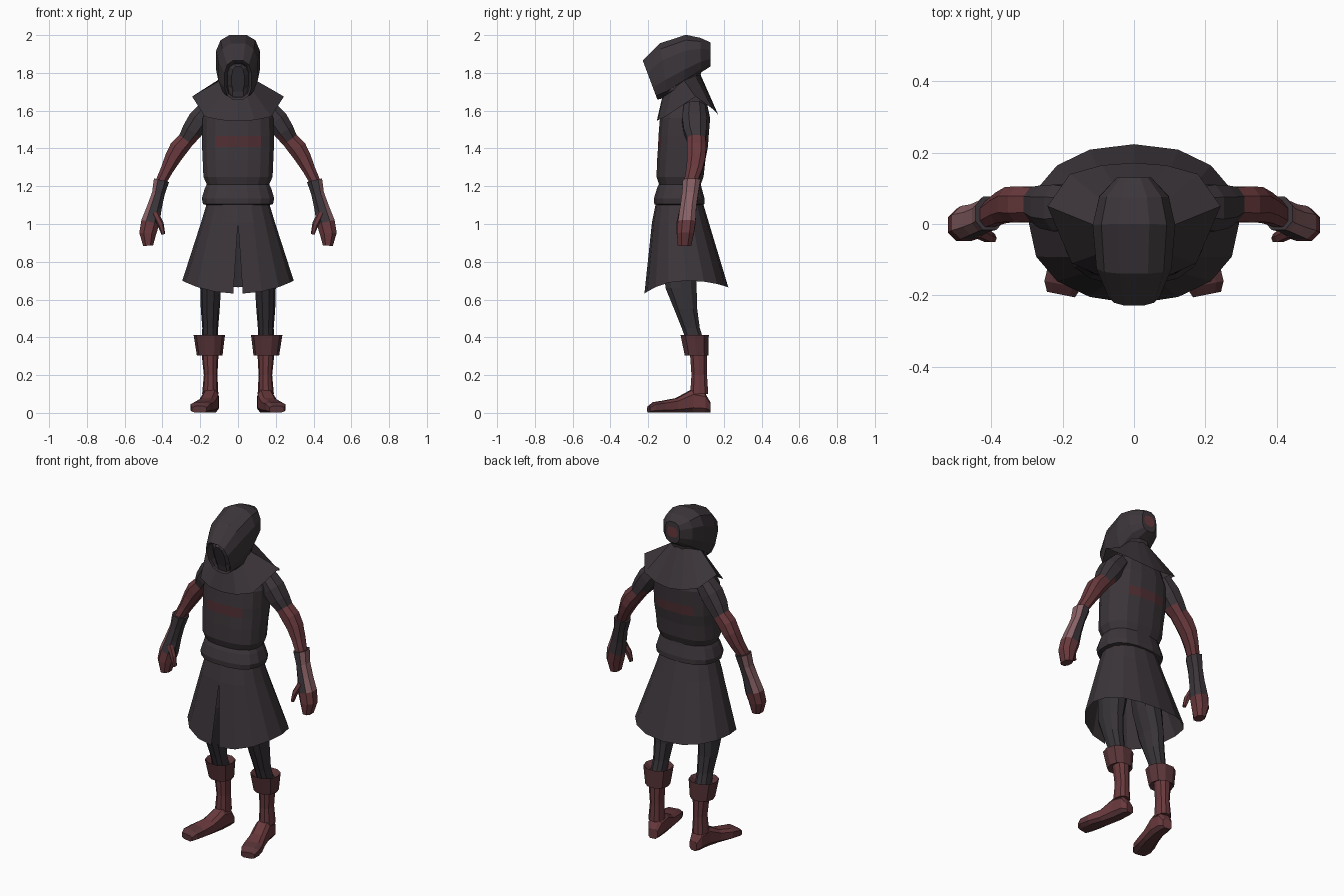
import bpy, bmesh, math
from mathutils import Vector as V

if "Cube" in bpy.data.objects:
    bpy.data.objects.remove(bpy.data.objects["Cube"])


def material(name, rgb):
    m = bpy.data.materials.new(name)
    m.diffuse_color = (*rgb, 1)
    m.use_nodes = True
    m.node_tree.nodes["Principled BSDF"].inputs["Base Color"].default_value = m.diffuse_color
    return m


CLOTH = material("dark cloth", (0.045, 0.036, 0.042))
LEGGING = material("dark legging", (0.038, 0.033, 0.039))
RED = material("red leather", (0.140, 0.041, 0.046))
DARK_RED = material("dark red leather", (0.100, 0.035, 0.040))
FADED = material("faded red", (0.080, 0.028, 0.033))
PINK = material("pale red", (0.25, 0.120, 0.130))


def ring(c, u, v, n=12, p=0.85):
    """Rounded-box ring about c spanned by half axes u and v."""
    c, u, v = V(c), V(u), V(v)
    pts = []
    for k in range(n):
        a = 2 * math.pi * (k + 0.5) / n
        s, t = math.sin(a), math.cos(a)
        pts.append(c + u * math.copysign(abs(s) ** p, s) + v * math.copysign(abs(t) ** p, t))
    return pts


def slant(a, b, hw, n=12, p=0.85):
    """Ring between two (y, z) points on the centre plane."""
    a, b = V((0, *a)), V((0, *b))
    return ring((a + b) / 2, (hw, 0, 0), (b - a) / 2, n, p)


def flat(x, y, z, rx, ry, n=10, p=0.9):
    return ring((x, y, z), (rx, 0, 0), (0, ry, 0), n, p)


def tube(path, n=8):
    """Rings square to a path of (x, y, z, side radius, depth radius)."""
    out = []
    for i, q in enumerate(path):
        d = V(path[min(i + 1, len(path) - 1)][:3]) - V(path[max(i - 1, 0)][:3])
        u = d.cross(V((0, 1, 0))).normalized()
        out.append(ring(q[:3], u * q[3], (0, q[4], 0), n))
    return out


def loft(name, rings, mats, rule=None, closed=True, caps=(True, True), mirror=False):
    bm = bmesh.new()
    vs = [[bm.verts.new(p) for p in r] for r in rings]
    n = len(rings[0])
    for a, b in zip(vs, vs[1:]):
        for k in range(n if closed else n - 1):
            j = (k + 1) % n
            bm.faces.new((a[k], a[j], b[j], b[k]))
    if caps[0]:
        bm.faces.new(vs[0])
    if caps[1]:
        bm.faces.new(vs[-1])
    bmesh.ops.remove_doubles(bm, verts=bm.verts, dist=0.0005)
    bmesh.ops.recalc_face_normals(bm, faces=bm.faces)
    bm.normal_update()
    if rule:
        for f in bm.faces:
            f.material_index = rule(f.calc_center_median(), f.normal)
    me = bpy.data.meshes.new(name)
    bm.to_mesh(me)
    bm.free()
    for m in mats:
        me.materials.append(m)
    ob = bpy.data.objects.new(name, me)
    bpy.context.collection.objects.link(ob)
    if mirror:
        ob.modifiers.new("mirror", 'MIRROR').use_mirror_merge = False
    return ob


# tunic body with belt fold and faded chest and back band: z, half width, front y, back y
body = [(1.10, .165, -.15, .08), (1.105, .188, -.17, .10), (1.135, .195, -.172, .10),
        (1.19, .178, -.155, .085), (1.21, .168, -.145, .08), (1.25, .186, -.158, .095),
        (1.34, .19, -.155, .105), (1.408, .193, -.15, .118), (1.465, .193, -.148, .122),
        (1.56, .19, -.14, .13), (1.65, .155, -.10, .11), (1.72, .07, -.06, .08)]
loft("tunic", [flat(0, (a + b) / 2, z, w, (b - a) / 2, 16, 0.8) for z, w, a, b in body],
     [CLOTH, FADED],
     lambda c, n: int(1.42 < c.z < 1.46 and abs(c.x) < 0.1))


# flared skirt, split at the front
def skirt_ring(z, rx, ry, cy, gap, drop_front=0, drop_back=0, n=16):
    pts = []
    for k in range(n + 1):
        a = -math.pi / 2 + 2 * math.pi * k / n
        c, s = math.cos(a), math.sin(a)
        x = rx * math.copysign(abs(c) ** 0.9, c)
        if k in (0, n):
            x = gap if k == 0 else -gap
        drop = (drop_front if s < 0 else drop_back) * s * s
        pts.append((x, cy + ry * math.copysign(abs(s) ** 0.9, s), z - drop))
    return pts


loft("skirt", [skirt_ring(1.11, .165, .125, -.035, 0), skirt_ring(1.01, .195, .150, -.03, 0),
               skirt_ring(.70, .295, .222, .002, .025, .068, .035)],
     [CLOTH], closed=False, caps=(False, False))


# shoulder cape: right half of each edge from front to back, mirrored
def mirrored(half):
    return half + [(-x, y, z) for x, y, z in half[-2:0:-1]]


cape_top = [(0, -.125, 1.675), (.045, -.115, 1.685), (.075, -.075, 1.71),
            (.095, -.01, 1.76), (.07, .05, 1.785), (.035, .07, 1.79), (0, .075, 1.795)]
cape_hem = [(0, -.155, 1.545), (.09, -.148, 1.55), (.175, -.11, 1.568),
            (.243, .05, 1.675), (.18, .14, 1.61), (.09, .165, 1.585), (0, .172, 1.575)]
loft("shoulder_cape", [mirrored(cape_top), mirrored(cape_hem)], [CLOTH], caps=(False, False))

# scarf round the neck
loft("scarf", [slant((-.10, 1.77), (.06, 1.85), .08), slant((-.165, 1.73), (.085, 1.81), .09),
               slant((-.15, 1.67), (.078, 1.775), .088), slant((-.10, 1.66), (.05, 1.75), .06)],
     [CLOTH])

# hood: face covering, recess, rim, crown, back tip with a small red patch
hood = [((-.20, 1.835), (-.15, 1.69), .034), ((-.18, 1.85), (-.125, 1.68), .058),
        ((-.215, 1.858), (-.145, 1.668), .064), ((-.23, 1.868), (-.15, 1.655), .074),
        ((-.14, 1.96), (-.095, 1.67), .108), ((0, 2.005), (-.01, 1.73), .119),
        ((.075, 1.988), (.08, 1.80), .100), ((.13, 1.963), (.13, 1.833), .05),
        ((.131, 1.932), (.131, 1.868), .034)]
loft("hood", [slant(a, b, w, 12, 0.75) for a, b, w in hood], [CLOTH, LEGGING, RED],
     lambda c, n: 2 if c.y > .1305 else int(c.y < -.1 and abs(c.x) < .054 and 1.69 < c.z < 1.84 and n.y < -.3))

# sleeve and red lower sleeve
arm = [(.15, .045, 1.62, .05, .06), (.205, .045, 1.55, .064, .070), (.245, .048, 1.49, .058, .064),
       (.275, .055, 1.445, .047, .052), (.315, .055, 1.40, .052, .054), (.345, .055, 1.35, .046, .052),
       (.375, .045, 1.29, .036, .046), (.41, .025, 1.22, .03, .038)]
loft("sleeve", tube(arm), [CLOTH, RED], lambda c, n: int(c.z < 1.455), mirror=True)

# glove: pale outer cuff, dark inner cuff, red hand
glove = [(.405, .03, 1.232, .044, .050), (.422, .022, 1.16, .036, .046), (.442, .012, 1.09, .042, .046),
         (.464, .004, 1.01, .052, .050), (.478, -.003, .95, .048, .048), (.476, -.008, .885, .028, .038)]
loft("glove", tube(glove), [CLOTH, RED, PINK],
     lambda c, n: 1 if c.z < 1.02 else (2 if n.x > 0.2 and c.z < 1.225 else 0), mirror=True)
thumb = [(.44, -.02, 1.06, .018, .02), (.41, -.035, 1.0, .017, .018), (.395, -.04, .945, .010, .012)]
loft("thumb", tube(thumb, 6), [RED], mirror=True)

# legs
leg = [(.10, -.03, 1.02, .085, .09), (.125, -.035, .80, .072, .09), (.145, -.026, .66, .055, .086),
       (.147, -.002, .55, .050, .064), (.147, .025, .45, .042, .05), (.15, .055, .36, .043, .048)]
loft("leg", [flat(*q) for q in leg], [LEGGING], mirror=True)

# boot shaft with turned-down cuff
shaft = [(.15, .05, .385, .05, .05), (.152, .046, .412, .083, .078), (.15, .056, .305, .068, .066),
         (.148, .066, .315, .045, .047), (.145, .07, .20, .036, .043), (.147, .07, .10, .043, .05)]
loft("boot_shaft", [flat(*q) for q in shaft], [RED, DARK_RED], lambda c, n: int(c.z > .305), mirror=True)

# foot: x, y, half width, height, toes turned out
foot = [(.135, .125, .028, .06), (.14, .095, .042, .11), (.146, .03, .045, .125),
        (.165, -.05, .048, .08), (.187, -.12, .056, .066), (.20, -.17, .055, .058),
        (.205, -.198, .042, .036)]
side = V((1, .2, 0)).normalized()
loft("foot", [ring((x, y, h / 2), side * w, (0, 0, h / 2), 8, 0.6) for x, y, w, h in foot],
     [RED, DARK_RED], lambda c, n: int(c.y < -.1 or n.z < -.3), mirror=True)
